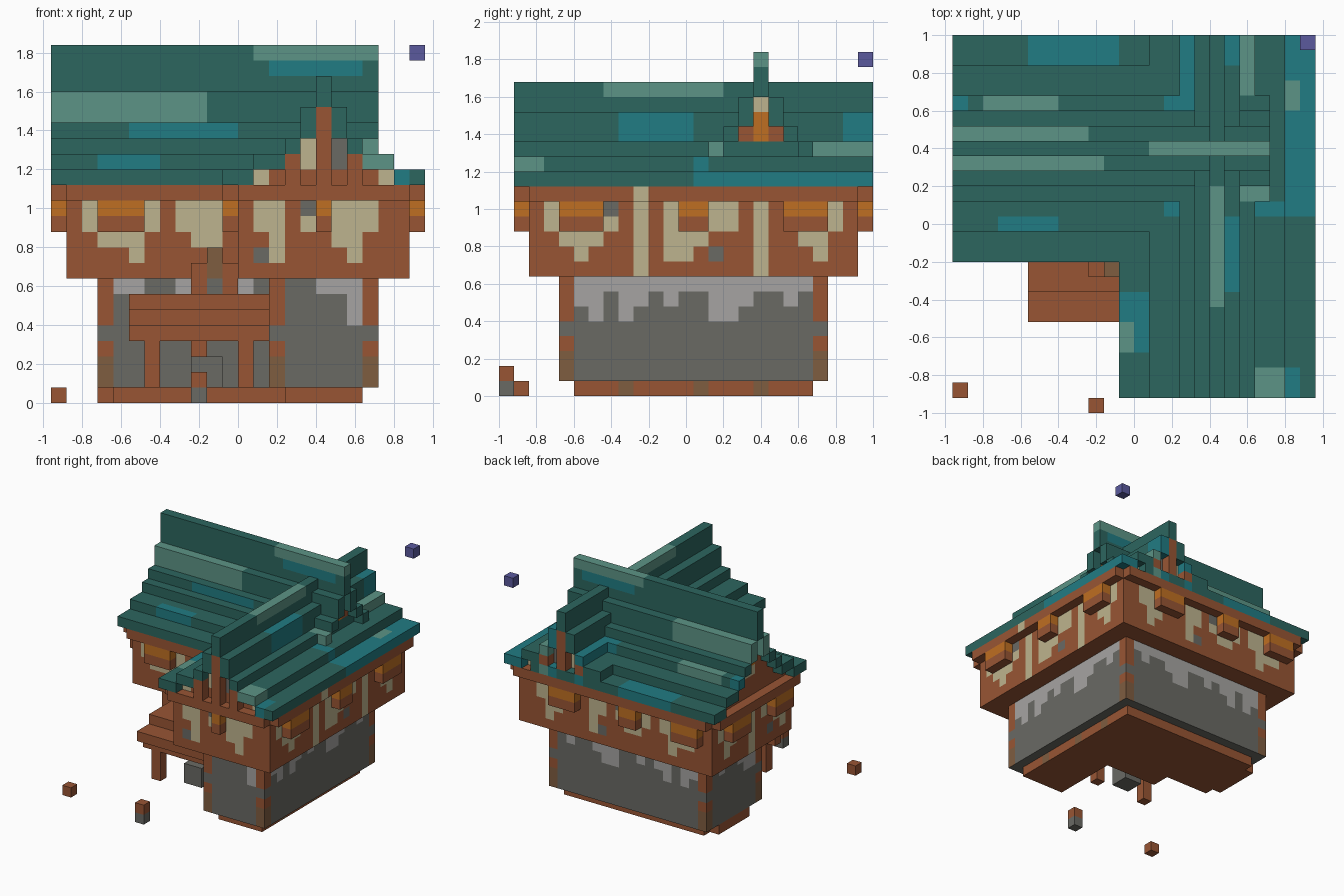
import bpy, bmesh
from mathutils import Vector

if "Cube" in bpy.data.objects:
    bpy.data.objects.remove(bpy.data.objects["Cube"])

U = 0.08  # block size


def linear(c):
    return c / 12.92 if c <= 0.04045 else ((c + 0.055) / 1.055) ** 2.4


def material(name, code):
    rgb = [linear(int(code[i:i + 2], 16) / 255) for i in (0, 2, 4)]
    m = bpy.data.materials.new(name)
    m.use_nodes = True
    m.diffuse_color = (*rgb, 1)
    m.node_tree.nodes["Principled BSDF"].inputs["Base Color"].default_value = (*rgb, 1)
    return m


MATS = {k: material(n, c) for k, n, c in (
    ("wood", "red wood", "985534"), ("brown", "old brown wood", "7f5d40"),
    ("stone", "grey stone", "6a6a64"), ("pale", "pale stone", "a6a4a2"),
    ("cream", "cream plaster", "beb48e"), ("lamp", "orange glow", "bf6f22"),
    ("teal", "dark teal", "2c665f"), ("blue", "blue teal", "217c83"),
    ("mint", "light teal", "5c9486"), ("violet", "violet", "5b5a9e"))}

SIDES = [Vector(v) for v in ((1, 0, 0), (-1, 0, 0), (0, 1, 0),
                             (0, -1, 0), (0, 0, 1), (0, 0, -1))]


def block(x0, x1, y0, y1, z0, z1):
    return {(x, y, z) for x in range(x0, x1) for y in range(y0, y1) for z in range(z0, z1)}


def build(name, cells, paint):
    """Skin a set of blocks; paint is a colour key or a rule giving one per face."""
    bm, verts, slots = bmesh.new(), {}, []
    for c in sorted(cells):
        for n in SIDES:
            if tuple(int(a + b) for a, b in zip(c, n)) in cells:
                continue
            u = Vector((n.y, n.z, n.x))
            v = n.cross(u)
            mid = Vector(c) + Vector((0.5, 0.5, 0.5)) + n / 2
            ring = []
            for a, b in ((-1, -1), (1, -1), (1, 1), (-1, 1)):
                p = mid + u * a / 2 + v * b / 2
                key = tuple(round(t) for t in p)
                if key not in verts:
                    verts[key] = bm.verts.new((key[0] * U, key[1] * U - 1, key[2] * U))
                ring.append(verts[key])
            f = bm.faces.new(ring)
            colour = paint if isinstance(paint, str) else paint(*c, n)
            if colour not in slots:
                slots.append(colour)
            f.material_index = slots.index(colour)
    bmesh.ops.dissolve_limit(bm, angle_limit=0.01, verts=bm.verts[:], edges=bm.edges[:],
                             delimit={'MATERIAL', 'NORMAL'})
    me = bpy.data.meshes.new(name)
    bm.to_mesh(me)
    bm.free()
    for s in slots:
        me.materials.append(MATS[s])
    ob = bpy.data.objects.new(name, me)
    bpy.context.collection.objects.link(ob)
    return ob


def is_corner(cells, x, y, z):
    return sum((x + int(n.x), y + int(n.y), z) not in cells for n in SIDES[:4]) > 1


# Foundation
base = block(-8, 8, 14, 21, 0, 1) | block(3, 8, 5, 21, 0, 1) | block(-9, -8, 15, 20, 0, 1)
base |= block(-3, 3, 12, 14, 0, 1)
build("foundation", base, lambda x, y, z, n: "brown" if n.x > 0 and y in (8, 13, 17) else "wood")

# Stone ground floor with corner posts and pale drips
ground = block(-9, 9, 13, 22, 1, 8) | block(2, 9, 4, 22, 1, 8)
SIDE_DRIP, FRONT_DRIP = "023132121133211210", "011001001101001130"


def ground_paint(x, y, z, n):
    if n.z:
        return "stone"
    if is_corner(ground, x, y, z):
        return {1: "brown", 2: "brown", 4: "stone", 5: "wood"}.get(z, "wood")
    if n.y < 0:
        drip = FRONT_DRIP[x + 9]
    else:
        drip = SIDE_DRIP[y - 4] if n.x else SIDE_DRIP[x + 9]
    return "pale" if z >= 8 - int(drip) else "stone"


build("ground_floor", ground, ground_paint)

# Timber upper floor with cream plaster panels
upper = block(-11, 11, 11, 24, 8, 14) | block(0, 11, 2, 24, 8, 14)
SIDE_PANEL, FRONT_PANEL = "0234310504432205023420", "0233420233102401234200"


def upper_paint(x, y, z, n):
    if n.z or is_corner(upper, x, y, z):
        return "wood"
    panel = SIDE_PANEL[y - 2] if n.x else FRONT_PANEL[x + 11]
    if panel == "1":
        return {12: "stone", 11: "cream"}.get(z, "wood")
    if panel == "2" and z == 9:
        return "stone" if (x + y) % 3 == 0 else "wood"
    return "cream" if 13 - int(panel) <= z < 13 else "wood"


build("upper_floor", upper, upper_paint)

# Beam under the eaves, open at the outer corners
beam = set()
for x, y, z in upper:
    if z == 13:
        beam |= {(x + int(n.x), y + int(n.y), z) for n in SIDES[:4]}
beam -= upper
build("eave_beam", beam, lambda x, y, z, n: "cream" if n.x > 0 and y == 9 else "wood")

# Glowing window boxes
windows = [(-9, -6, 10, 11), (5, 6, 1, 2), (-1, 0, 5, 8)]
windows += [(11, 12, a, b) for a, b in ((4, 7), (12, 14), (19, 22))]
windows += [(a, b, 24, 25) for a, b in ((4, 7), (-3, -1), (-10, -7))]
windows += [(-12, -11, a, b) for a, b in ((12, 15), (19, 22))]
for i, w in enumerate(windows):
    build(f"window_box_{i + 1}", block(*w, 11, 13),
          lambda x, y, z, n: "lamp" if z == 12 and not n.z else "wood")

# Stepped crossing roofs: (bottom, top) of each course outward from the ridge
MAIN = [(20, 23), (18, 20), (17, 18), (16, 17), (15, 16), (15, 16), (14, 15), (14, 15)]
WING = [(19, 21), (17, 19), (16, 17), (15, 16), (15, 16), (14, 15), (14, 15)]
roof, attic = set(), set()
for y in range(10, 25):
    lo, hi = MAIN[abs(y - 17)]
    roof |= block(-12, 9, y, y + 1, lo, hi)
    attic |= block(-11, 8, y, y + 1, 14, lo)
for x in range(-1, 12):
    lo, hi = WING[abs(x - 5)]
    roof |= block(x, x + 1, 1, 25, lo, hi)
    attic |= block(x, x + 1, 2, 24, 14, lo)
attic -= roof

# Weathered patches: colour, x range, y range, lowest block
PATCHES = (
    ("mint", 1, 9, 17, 18, 22), ("blue", 2, 8, 17, 18, 21),
    ("mint", -12, -3, 18, 19, 14), ("mint", -12, -2, 16, 17, 14),
    ("mint", -10, -5, 20, 21, 14), ("blue", -12, -11, 20, 21, 14),
    ("blue", -7, -1, 23, 25, 14), ("blue", 2, 4, 20, 21, 14),
    ("blue", -9, -5, 12, 13, 14), ("blue", 2, 3, 13, 14, 14),
    ("mint", 7, 9, 14, 15, 14), ("mint", 10, 11, 20, 22, 14),
    ("blue", 10, 12, 13, 25, 14), ("blue", 8, 10, 13, 14, 14),
    ("mint", 7, 8, 21, 25, 14), ("blue", 3, 4, 21, 25, 14),
    ("blue", 6, 7, 23, 25, 14), ("mint", 5, 6, 7, 15, 20),
    ("blue", 6, 7, 8, 13, 14), ("mint", -1, 0, 4, 6, 14),
    ("blue", -1, 1, 4, 8, 14), ("mint", 8, 10, 1, 3, 14),
    ("blue", 10, 11, 1, 3, 14))


def roof_paint(x, y, z, n):
    for colour, x0, x1, y0, y1, low in PATCHES:
        if x0 <= x < x1 and y0 <= y < y1 and z >= low:
            return colour
    return "blue" if n.y < 0 and z == 17 and -7 <= x < 0 else "teal"


build("roof", roof, roof_paint)


# Gable walls filling the space under both roofs
def attic_paint(x, y, z, n):
    if n.y:
        d = x - 5
        if abs(d) == 1 and z > 14:
            return "cream" if d < 0 else "stone"
        return "cream" if abs(d) == 4 and z == 14 else "wood"
    d = y - 17
    if d == 0:
        return {16: "cream", 17: "lamp", 18: "lamp", 19: "cream"}.get(z, "wood")
    return "cream" if d == 1 and z == 16 else "wood"


build("gable_walls", attic, attic_paint)
for end, y in (("front", 1), ("back", 24)):
    for side, x, top in (("left", 7, 16), ("middle", 5, 19), ("right", 3, 16)):
        build(f"{end}_gable_post_{side}", block(x, x + 1, y, y + 1, 14, top), "wood")

# Porch in the inner corner
build("porch_roof", block(-7, 2, 6, 8, 5, 6) | block(-7, 2, 8, 13, 6, 7), "wood")
build("porch_beam", block(-7, 2, 7, 8, 4, 5), "wood")
for side, x in (("right", -6), ("left", 0)):
    build(f"porch_post_{side}", block(x, x + 1, 7, 8, 1, 4), "wood")
build("porch_stone", block(-3, -1, 8, 10, 1, 3), "stone")
build("porch_door_post", block(-3, -2, 10, 13, 2, 6), "wood")
build("porch_chimney", block(-3, 0, 9, 11, 7, 9) | block(-2, -1, 9, 11, 9, 10),
      lambda x, y, z, n: "brown" if x == -2 and z > 7 else "stone" if x == -2 else "wood")

# Loose blocks around the house
build("loose_wood_block", block(-12, -11, 1, 2, 0, 1), "wood")
build("loose_short_post", block(-3, -2, 0, 1, 0, 2),
      lambda x, y, z, n: "wood" if z else "stone")
build("floating_block", block(11, 12, 24, 25, 22, 23), "violet")
